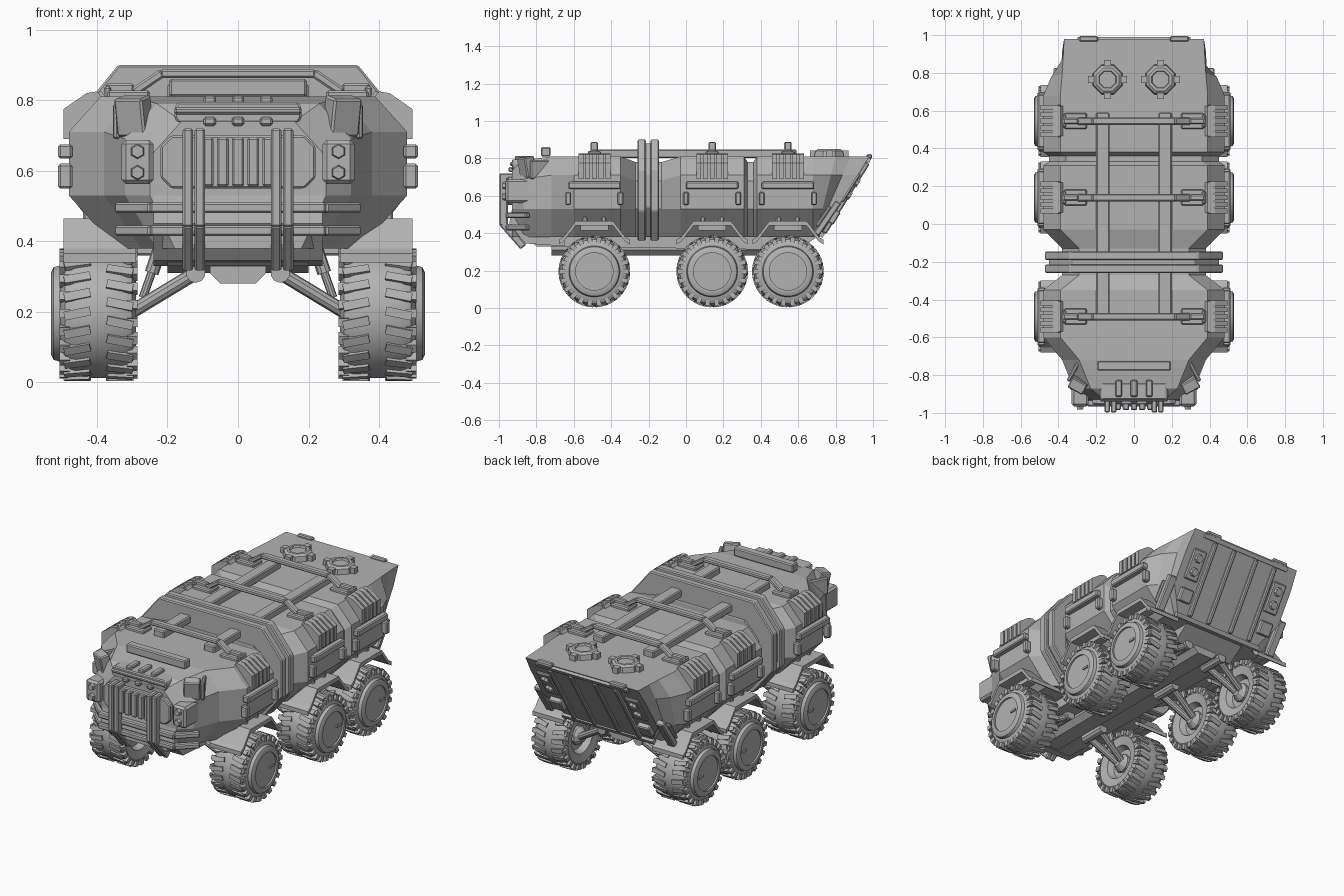
import bpy, math
from math import pi, sin, cos, atan
from mathutils import Matrix, Vector, Euler

if "Cube" in bpy.data.objects:
    bpy.data.objects.remove(bpy.data.objects["Cube"])

SHADE = (.45, .45, .45, 1)
grey = bpy.data.materials.new("armour grey")
grey.use_nodes = True
grey.diffuse_color = SHADE
grey.node_tree.nodes["Principled BSDF"].inputs["Base Color"].default_value = SHADE

# Main dimensions shared by many parts
ROOF, WAIST, HULL, BELLY = .81, .53, .48, .38
AXLE, TREAD, LUGS = .195, .184, 22
STATIONS = (-.49, .14, .545)
REAR_LEAN = .62
EDGE = .006
X_AXIS, Z_AXIS, FORWARD = Vector((1, 0, 0)), Vector((0, 0, 1)), Vector((0, -1, 0))


# Shape helpers: each returns (verts, faces) in model space
def part(name, shapes, mirror=True, bevel=0, smooth=False):
    verts, faces = [], []
    for points, polygons in shapes:
        faces += [[i + len(verts) for i in polygon] for polygon in polygons]
        verts += [tuple(p) for p in points]
    mesh = bpy.data.meshes.new(name)
    mesh.from_pydata(verts, [], faces)
    mesh.materials.append(grey)
    obj = bpy.data.objects.new(name, mesh)
    bpy.context.collection.objects.link(obj)
    bpy.ops.object.select_all(action='DESELECT')
    bpy.context.view_layer.objects.active = obj
    obj.select_set(True)
    bpy.ops.object.mode_set(mode='EDIT')
    bpy.ops.mesh.select_all(action='SELECT')
    bpy.ops.mesh.normals_make_consistent(inside=False)
    bpy.ops.object.mode_set(mode='OBJECT')
    if smooth:
        bpy.ops.object.shade_smooth_by_angle(angle=pi / 6)
    if bevel:
        modifier = obj.modifiers.new("bevel", 'BEVEL')
        modifier.width, modifier.segments, modifier.limit_method = bevel, 1, 'ANGLE'
    if mirror:
        obj.modifiers.new("mirror", 'MIRROR').use_mirror_merge = False


def loft(rings):
    n = len(rings[0])
    verts = [p for ring in rings for p in ring]
    faces = [list(range(n)), list(range(len(verts) - n, len(verts)))]
    for start in range(0, len(verts) - n, n):
        for i in range(n):
            a, b = start + i, start + (i + 1) % n
            faces.append([a, b, b + n, a + n])
    return verts, faces


def placed(shape, matrix):
    return [matrix @ Vector(p) for p in shape[0]], shape[1]


def box(at, size, turn=(0, 0, 0)):
    x, y, z = (s / 2 for s in size)
    shape = loft([[(-x, -y, h), (x, -y, h), (x, y, h), (-x, y, h)] for h in (-z, z)])
    return placed(shape, Matrix.Translation(at) @ Euler(turn).to_matrix().to_4x4())


def along_x(profile, low, high):
    return loft([[(x, y, z) for y, z in profile] for x in (low, high)])


def along_y(profile, low, high):
    return loft([[(x, y, z) for x, z in profile] for y in (low, high)])


def octagon(width, low, high, cut, rise):
    # Upright rectangle with its four corners cut off
    side = [(width - cut, high), (width, high - rise), (width, low + rise), (width - cut, low)]
    return side + [(-x, z) for x, z in reversed(side)]


def lathe(profile, start, direction, sides):
    frame = Vector(direction).to_track_quat('Z', 'Y')
    angles = [2 * pi * (i + .5) / sides for i in range(sides)]
    return loft([[Vector(start) + frame @ Vector((r * cos(a), r * sin(a), h)) for a in angles]
                 for h, r in profile])


def rod(start, end, radius):
    span = Vector(end) - Vector(start)
    return lathe([(0, radius), (span.length, radius)], start, span, 10)


def section(y, width, roof=ROOF, belly=BELLY, shoulder=.09, lean=0):
    side = [(width - shoulder, roof), (width, roof - .1), (width, WAIST), (width * .72, belly)]
    loop = side + [(-x, z) for x, z in reversed(side)]
    return [(x, y - lean * (roof - z), z) for x, z in loop]


# Hull: two bodies joined by a narrow neck
NECK = HULL - .1
LOW_ROOF = ROOF - .03
part("front_hull", [loft([
    section(-.93, .25, roof=.74), section(-.87, .32, roof=.79), section(-.72, NECK),
    section(-.6, HULL), section(-.35, HULL), section(-.27, NECK, roof=LOW_ROOF),
    section(-.2, NECK, roof=LOW_ROOF)])], mirror=False)
part("rear_hull", [loft([
    section(-.2, NECK, roof=LOW_ROOF), section(-.13, NECK, roof=LOW_ROOF), section(-.03, HULL),
    section(.31, HULL), section(.33, HULL - .03, roof=LOW_ROOF), section(.36, HULL - .03, roof=LOW_ROOF),
    section(.38, HULL), section(.68, HULL), section(.8, .44, lean=.25, shoulder=.06),
    section(.88, .385, lean=.44, shoulder=.01),
    section(.98, NECK, shoulder=.01, lean=REAR_LEAN)])], mirror=False)
outer_ring = octagon(width=.47, low=.36, high=.9, cut=.13, rise=.16)
inner_ring = octagon(width=.45, low=.38, high=.88, cut=.13, rise=.16)
part("neck_rings", [along_y(outer_ring, -.26, -.215), along_y(outer_ring, -.19, -.145),
                    along_y(inner_ring, -.23, -.17)], mirror=False, bevel=EDGE)
part("chassis", [along_x([(-.86, BELLY), (-.8, .33), (.6, .31), (.7, BELLY)], -.2, .2)], mirror=False)
part("keel", [along_y(octagon(width=.08, low=.28, high=.42, cut=.03, rise=.03), -.72, .62)], mirror=False)

# Roof rails bridging the grooves, cross handles and hatches
part("roof_rail", [box(at=(.165, .04, ROOF + .015), size=(.07, 1.1, .045))], bevel=EDGE)
for y in STATIONS:
    part("roof_handle", [
        box(at=(0, y, ROOF + .065), size=(.44, .04, .025)),
        box(at=(.255, y, ROOF + .04), size=(.1, .04, .025), turn=(0, .6, 0)),
        box(at=(-.255, y, ROOF + .04), size=(.1, .04, .025), turn=(0, -.6, 0))], mirror=False, bevel=EDGE)
    part("handle_bracket", [
        box(at=(.31, y, ROOF + .005), size=(.12, .085, .025)),
        box(at=(.335, y, ROOF + .02), size=(.08, .03, .035)),
        box(at=(.37, y, ROOF + .01), size=(.02, .07, .04))], bevel=EDGE)
hatch_centre = Vector((.14, .765, ROOF))
hatch_profile = [(0, .085), (.03, .08), (.04, .065), (.04, .05), (.03, .045)]
clamps = []
for quarter in range(4):
    spoke = Matrix.Rotation(quarter * pi / 2, 3, 'Z') @ X_AXIS
    clamps.append(box(at=hatch_centre + spoke * .085 + Z_AXIS * .015, size=(.035, .035, .035)))
part("roof_hatch", [lathe(hatch_profile, hatch_centre, Z_AXIS, sides=8)] + clamps)
part("tail_roof_hinge", [box(at=(.24, .98, ROOF), size=(.1, .03, .025))], bevel=EDGE)

# Side equipment and fenders, repeated at every wheel
vent_cap = [(.37, .79), (.4, .825), (.43, .82), (.495, .775), (.495, .69), (.46, .69)]
vent_core = [(x - .012, z) for x, z in vent_cap]
for y in STATIONS:
    ribs = [y + step * .036 for step in range(-2, 3)]
    part("side_vent", [along_y(vent_cap, rib - .013, rib + .013) for rib in ribs]
         + [along_y(vent_core, y - .08, y + .08)])
    part("side_handle", [box(at=(HULL + .01, y, .655), size=(.04, .28, .04))]
         + [box(at=(HULL + .01, y + end, .585), size=(.04, .03, .07)) for end in (-.14, .14)], bevel=EDGE)
    part("fender_hook", [box(at=(.41, y + end, .475), size=(.06, .025, .05)) for end in (-.05, .05)],
         bevel=EDGE)
    front = [(-.19, .365), (-.165, BELLY), (-.1, .465)]
    arch = front + [(-run, z) for run, z in reversed(front)]
    part("fender", [along_x([(y + a, low), (y + b, high), (y + b, high - .025), (y + a, low - .025)],
                            .29, .495) for (a, low), (b, high) in zip(arch, arch[1:])])
    part("fender_mount", [box(at=(.36, y, .44), size=(.14, .15, .05))])

# Wheels and suspension
tyre_profile = [(.335, .02), (.335, .085), (.3, .1), (.29, .15), (.3, .172), (.33, TREAD),
                (.46, TREAD), (.49, .172), (.505, .145), (.505, .137), (.523, .132),
                (.53, .118), (.53, .1), (.52, .1), (.52, .01)]
for y in STATIONS:
    centre = Vector((0, y, AXLE))
    part("wheel", [lathe(tyre_profile, centre, X_AXIS, sides=32)], smooth=True)
    lugs = []
    for i in range(LUGS):
        for x, offset, side in ((.335, 0, -1), (.456, .5, 1)):
            spoke = Matrix.Rotation(2 * pi * (i + offset) / LUGS, 4, 'X')
            frame = Matrix.Translation(centre + X_AXIS * x) @ spoke
            for lug in (box(at=(0, 0, TREAD), size=(.075, .025, .014), turn=(0, 0, -side / 5)),
                        box(at=(side * .035, 0, TREAD - .014), size=(.03, .025, .03))):
                lugs.append(placed(lug, frame))
    part("tyre_lugs", lugs)
    part("hub", [lathe([(0, .03), (.03, .055), (.05, .055)], centre + X_AXIS * .29, X_AXIS, sides=10),
                 box(at=(.522, y + .06, AXLE), size=(.012, .04, .012))])
    part("suspension_arm", [rod((.12, y + end, .31), (.31, y + end / 3, AXLE), radius=.02)
                            for end in (-.05, .05)]
         + [rod((.12, y - .08, .31), (.12, y + .08, .31), radius=.028)])
    part("shock_absorber", [rod((.21, y, .41), (.27, y, .24), radius=.012),
                            rod((.215, y, .4), (.245, y, .31), radius=.02)])

# Nose: grille, visor, lights and bars
grille = octagon(width=.22, low=.55, high=.7, cut=.03, rise=.03)
part("grille", [along_y(grille, -.955, -.9)], mirror=False, bevel=EDGE)
part("grille_slats", [box(at=(step * .043, -.965, .625), size=(.034, .04, .14)) for step in range(-2, 3)],
     mirror=False, bevel=EDGE)
visor = octagon(width=.18, low=.735, high=.795, cut=.01, rise=.015)
part("hood_visor", [along_y(visor, -.93, -.84), box(at=(0, -.925, .77), size=(.36, .03, .02))],
     mirror=False, bevel=EDGE)
for x in (-.08, 0, .08):
    part("visor_hinge", [box(at=(x, -.87, .8), size=(.035, .09, .025)),
                         box(at=(x, -.935, .74), size=(.035, .03, .025))], mirror=False, bevel=EDGE)
part("roof_light_bar", [box(at=(0, -.75, ROOF + .025), size=(.39, .05, .05))], mirror=False, bevel=EDGE)
part("headlight_block", [box(at=(.285, -.9, .625), size=(.09, .13, .125))], bevel=EDGE * 2)
part("headlights", [lathe([(0, .022), (.02, .018)], (.285, -.962, z), FORWARD, sides=6)
                    for z in (.595, .655)])
part("mirror_fin", [box(at=(.295, -.85, .755), size=(.09, .06, .11), turn=(.2, 0, .5)),
                    box(at=(.32, -.78, .74), size=(.02, .12, .1), turn=(0, 0, .5))], bevel=EDGE)
for z in (.43, .495):
    part("bumper_bar", [box(at=(0, -.945, z), size=(.5, .04, .03))], mirror=False, bevel=EDGE)
    part("bumper_corner", [box(at=(.29, -.895, z), size=(.14, .035, .03), turn=(0, 0, pi / 4))], bevel=EDGE)
bumper_side = [(-.93, WAIST), (-.945, .45), (-.86, .345), (-.65, .33), (-.65, WAIST)]
part("bumper_back", [along_x(bumper_side, -.24, .24)], mirror=False)
for x in (.108, .142):
    part("bull_bar", [box(at=(x, -.975, .58), size=(.03, .045, .28)),
                      box(at=(x, -.925, .39), size=(.03, .04, .17), turn=(.72, 0, 0)),
                      box(at=(x, -.94, .705), size=(.03, .09, .03))], bevel=EDGE)

# Sloped rear door, built flat and then laid on the slope
slope = Matrix.Translation((0, .845, .595)) @ Matrix.Rotation(-atan(REAR_LEAN), 4, 'X')
part("rear_door", [placed(box(at=(0, 0, 0), size=(.44, .02, .45)), slope)], mirror=False, bevel=EDGE / 2)
part("rear_ribs", [placed(box(at=(x, .012, 0), size=(.025, .025, .44)), slope) for x in (.08, .215)],
     bevel=EDGE)
part("rear_frame", [placed(box(at=(0, .005, z), size=(.6, .025, .025)), slope) for z in (-.235, .235)],
     mirror=False)
part("rear_light_panel", [placed(box(at=(.29, .004, .06), size=(.09, .02, .18)), slope),
                          placed(box(at=(.29, .01, -.12), size=(.08, .04, .08)), slope)], bevel=EDGE)
part("rear_lights", [placed(lathe([(0, .028), (.02, .022)], (.29, .01, z), -FORWARD, sides=8), slope)
                     for z in (.02, .1)])
part("rear_side_flap", [box(at=(.4, .755, .48), size=(.05, .035, .21), turn=(-.6, 0, 0)),
                        box(at=(.405, .735, .49), size=(.06, .02, .13), turn=(-.6, 0, 0))], bevel=EDGE)
